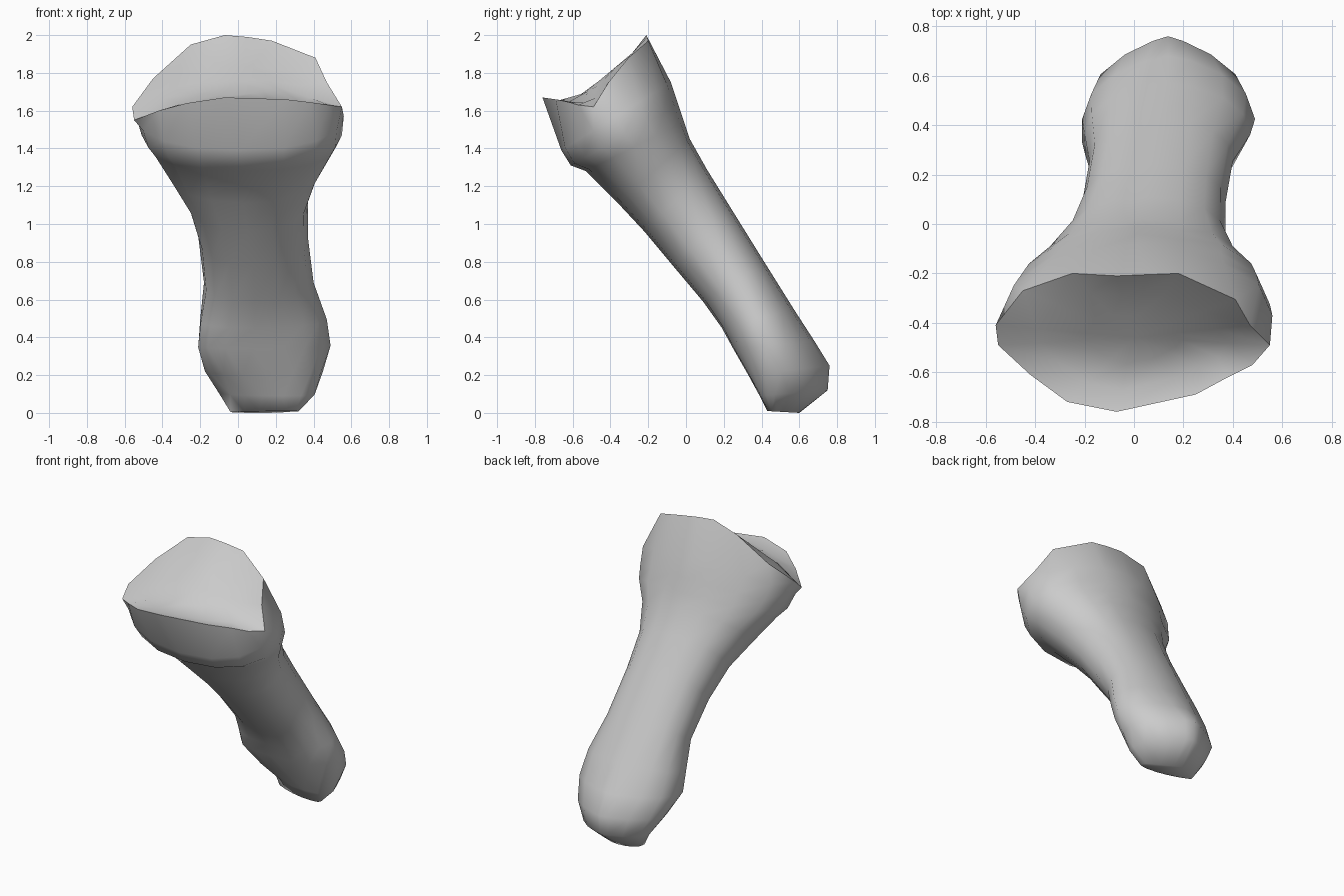
import bpy, bmesh, math

N = 16

# Shaft sections: front (y, z), back (y, z), left x, right x,
# roundness of the back half, sideways shift of the front, forward bias of the widest point
SECTIONS = [
    (0.43, 0.01, 0.60, 0.00, -0.04, 0.25, 1.0, 0.15, 1.0),
    (0.39, 0.09, 0.75, 0.12, -0.10, 0.38, 1.7, 0.10, 1.2),
    (0.33, 0.20, 0.76, 0.25, -0.175, 0.45, 1.7, 0.02, 1.3),
    (0.25, 0.34, 0.68, 0.38, -0.21, 0.49, 1.4, -0.06, 1.3),
    (0.19, 0.45, 0.57, 0.55, -0.20, 0.47, 1.15, -0.05, 1.15),
    (0.09, 0.59, 0.42, 0.79, -0.18, 0.40, 0.95, -0.02, 1.0),
    (-0.07, 0.78, 0.24, 1.08, -0.21, 0.37, 0.9, 0.0, 1.0),
    (-0.22, 0.96, 0.11, 1.29, -0.27, 0.37, 0.9, 0.0, 1.0),
    (-0.36, 1.11, 0.02, 1.45, -0.37, 0.43, 1.0, 0.0, 1.0),
    (-0.53, 1.28, -0.01, 1.54, -0.47, 0.52, 1.2, 0.0, 1.0),
    (-0.61, 1.31, -0.04, 1.63, -0.51, 0.55, 1.35, 0.0, 1.0),
    (-0.66, 1.39, -0.08, 1.75, -0.54, 0.56, 1.3, 0.0, 1.0),
]

# Rim of the saddle-shaped upper joint, from the front round to the right
RIM = [
    (-0.07, -0.76, 1.67), (0.25, -0.69, 1.66), (0.38, -0.62, 1.645), (0.48, -0.57, 1.63),
    (0.55, -0.49, 1.62), (0.47, -0.41, 1.75), (0.41, -0.305, 1.88), (0.18, -0.20, 1.97),
    (0.05, -0.205, 1.99), (-0.07, -0.21, 2.00), (-0.25, -0.20, 1.95), (-0.45, -0.27, 1.77),
    (-0.56, -0.41, 1.62), (-0.55, -0.49, 1.55), (-0.42, -0.61, 1.60), (-0.27, -0.72, 1.64),
]


def section_ring(fy, fz, by, bz, xl, xr, back_power, shift, bias):
    pts = []
    for i in range(N):
        a = 2 * math.pi * i / N
        c, s = math.cos(a), math.sin(a)
        power = 0.9 if c > -0.01 else back_power
        c = math.copysign(abs(c) ** 0.9, c)
        s = math.copysign(abs(s) ** power, s)
        k = ((1 - c) / 2) ** bias
        pts.append(((xl + xr) / 2 + s * (xr - xl) / 2 + shift * max(c, 0),
                    fy + (by - fy) * k, fz + (bz - fz) * k))
    return pts


def joint_height(x, y):
    t = y + 0.58
    return 1.65 + 0.43 * (t + math.sqrt(t * t + 0.003)) - 0.5 * x * x


def joint_ring(f):
    cx, cy = 0.0, -0.46
    pts = []
    for x, y, _ in RIM:
        px, py = cx + (x - cx) * f, cy + (y - cy) * f
        pts.append((px, py, joint_height(px, py)))
    return pts


bm = bmesh.new()
rings = [section_ring(*s) for s in SECTIONS] + [RIM, joint_ring(0.7), joint_ring(0.35)]
loops = [[bm.verts.new(p) for p in r] for r in rings]

# Skin between neighbouring rings
for a, b in zip(loops, loops[1:]):
    for i in range(N):
        j = (i + 1) % N
        bm.faces.new((a[i], a[j], b[j], b[i]))

# Lower end and middle of the joint surface
bm.faces.new(loops[0][::-1])
mid = bm.verts.new((0, -0.46, joint_height(0, -0.46)))
for i in range(N):
    bm.faces.new((loops[-1][i], loops[-1][(i + 1) % N], mid))

bmesh.ops.recalc_face_normals(bm, faces=bm.faces[:])
mesh = bpy.data.meshes.new("finger_bone")
bm.to_mesh(mesh)
bm.free()
bone = bpy.data.objects.new("finger_bone", mesh)
bpy.context.collection.objects.link(bone)

bpy.context.view_layer.objects.active = bone
bone.select_set(True)
bpy.ops.object.shade_smooth_by_angle(angle=math.radians(60))
